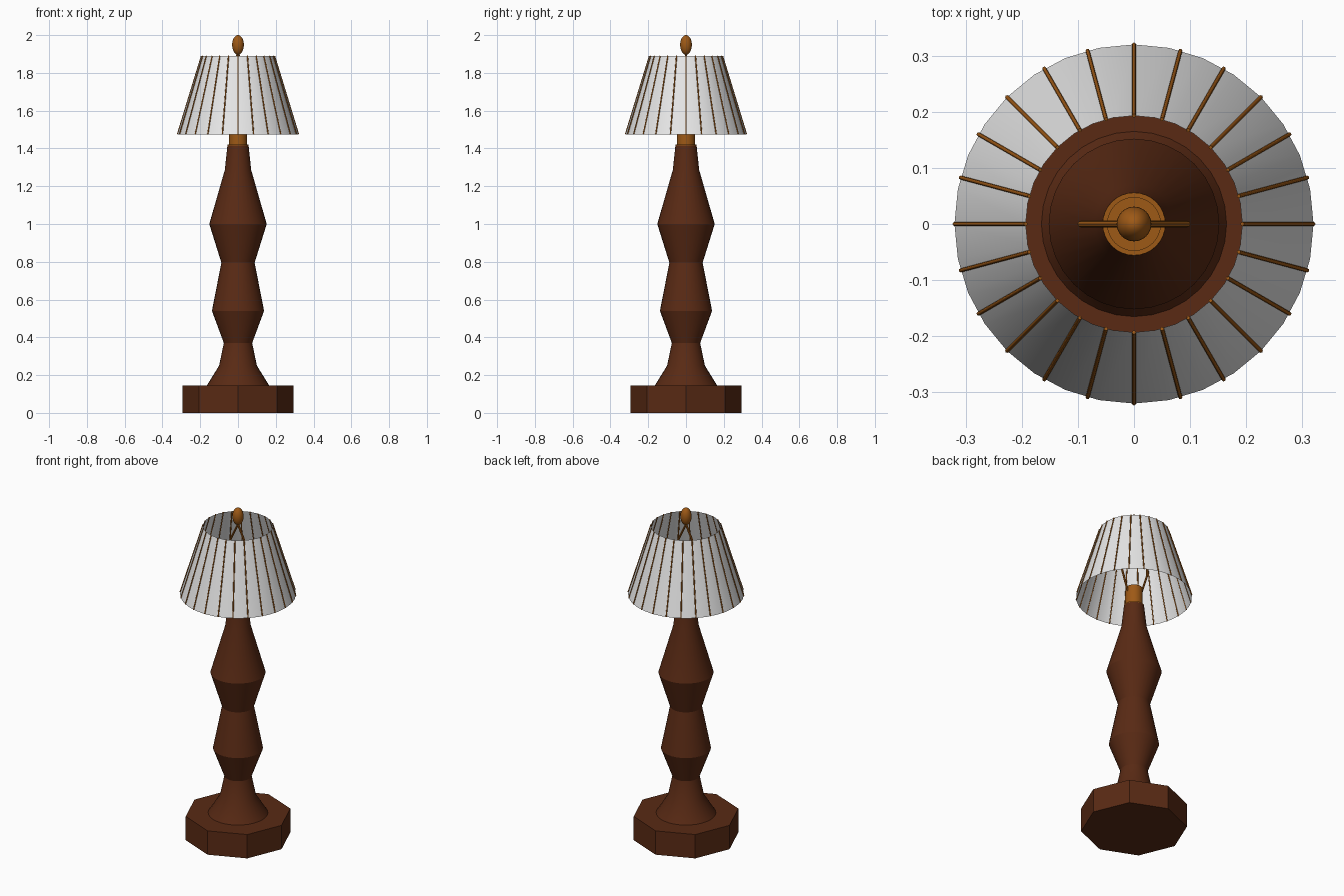
import bpy, bmesh
from math import sin, cos, tau, radians
from mathutils import Vector

cube = bpy.data.objects.get("Cube")
if cube:
    bpy.data.objects.remove(cube, do_unlink=True)


def material(name, rgb):
    m = bpy.data.materials.new(name)
    m.use_nodes = True
    m.diffuse_color = (*rgb, 1)
    m.node_tree.nodes["Principled BSDF"].inputs["Base Color"].default_value = (*rgb, 1)
    return m


wood = material("dark wood", (0.1, 0.023, 0.007))
brass = material("warm brass", (0.34, 0.1, 0.008))
fabric = material("pale fabric", (0.8, 0.8, 0.8))


def finish(bm, name, mat, angle=None):
    bmesh.ops.recalc_face_normals(bm, faces=bm.faces)
    mesh = bpy.data.meshes.new(name)
    bm.to_mesh(mesh)
    bm.free()
    mesh.materials.append(mat)
    ob = bpy.data.objects.new(name, mesh)
    bpy.context.scene.collection.objects.link(ob)
    if angle:
        bpy.ops.object.select_all(action='DESELECT')
        ob.select_set(True)
        bpy.context.view_layer.objects.active = ob
        bpy.ops.object.shade_smooth_by_angle(angle=radians(angle))
    return ob


def lathe(name, profile, mat, sides=32, caps=True, angle=25):
    """Turn a list of (radius, height) points around the z axis."""
    bm = bmesh.new()
    rings = [[bm.verts.new((r * cos(tau * i / sides), r * sin(tau * i / sides), z))
              for i in range(sides)] for r, z in profile]
    for low, high in zip(rings, rings[1:]):
        for i in range(sides):
            j = (i + 1) % sides
            bm.faces.new((low[i], low[j], high[j], high[i]))
    if caps:
        bm.faces.new(rings[0][::-1])
        bm.faces.new(rings[-1])
    return finish(bm, name, mat, angle)


def add_rod(bm, a, b, radius, sides=8):
    """Add a straight round rod from a to b."""
    a, b = Vector(a), Vector(b)
    turn = (b - a).to_track_quat('Z', 'Y').to_matrix().to_4x4()
    turn.translation = (a + b) / 2
    bmesh.ops.create_cone(bm, cap_ends=True, segments=sides, radius1=radius,
                          radius2=radius, depth=(b - a).length, matrix=turn)


# Octagonal foot
lathe("base", [(0.293, 0), (0.293, 0.145)], wood, sides=8, angle=None)

# Turned column
lathe("column", [(0.165, 0.145), (0.1, 0.25), (0.075, 0.37), (0.138, 0.54),
                 (0.088, 0.795), (0.152, 1.0), (0.07, 1.285), (0.056, 1.415)], wood)

# Bulb socket on a thin collar
lathe("socket_collar", [(0.056, 1.413), (0.056, 1.42)], brass)
lathe("socket", [(0.048, 1.415), (0.048, 1.53)], brass)

# Harp: two bent rods from the socket to the finial
bm = bmesh.new()
for side in (-1, 1):
    path = [(0.045, 1.5), (0.095, 1.65), (0.095, 1.7), (0, 1.9)]
    for (x0, z0), (x1, z1) in zip(path, path[1:]):
        add_rod(bm, (side * x0, 0, z0), (side * x1, 0, z1), 0.006)
finish(bm, "harp", brass, 30)

# Finial
bm = bmesh.new()
bmesh.ops.create_uvsphere(bm, u_segments=24, v_segments=16, radius=1)
bmesh.ops.scale(bm, vec=(0.031, 0.031, 0.052), verts=bm.verts)
bmesh.ops.translate(bm, vec=(0, 0, 1.948), verts=bm.verts)
finish(bm, "finial", brass, 40)

# Open conical shade with evenly spaced ribs
BOTTOM, TOP = (0.32, 1.475), (0.193, 1.89)
lathe("shade", [BOTTOM, TOP], fabric, sides=32, caps=False)
bm = bmesh.new()
for i in range(24):
    c, s = cos(tau * i / 24), sin(tau * i / 24)
    ends = [(r * c, r * s, z) for r, z in (BOTTOM, TOP)]
    add_rod(bm, *ends, 0.0035)
finish(bm, "shade_ribs", brass, 50)
